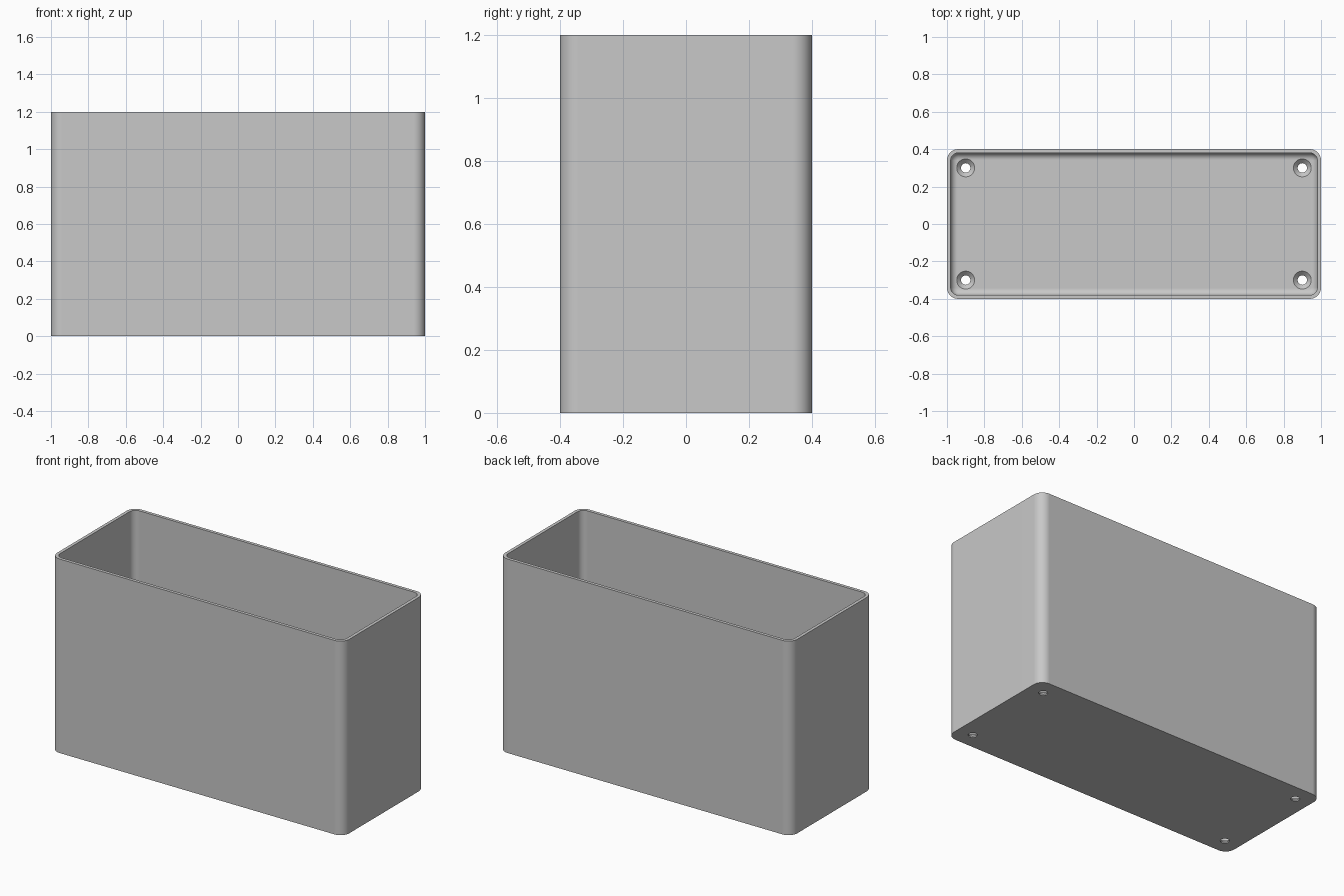
import bpy, bmesh, math

cube = bpy.data.objects.get("Cube")
if cube:
    bpy.data.objects.remove(cube, do_unlink=True)

# Overall dimensions
HALF_X, HALF_Y, HEIGHT = 1.0, 0.4, 1.2
WALL, FLOOR, CORNER, FILLET = 0.02, 0.03, 0.06, 0.036
HOLE_X, HOLE_Y, HOLE_R, SINK_R = 0.9, 0.3, 0.025, 0.048

grey = bpy.data.materials.new("plain grey")
grey.use_nodes = True
colour = (0.58, 0.58, 0.58, 1)
grey.diffuse_color = colour
grey.node_tree.nodes["Principled BSDF"].inputs["Base Color"].default_value = colour


def make_object(name, bm):
    bmesh.ops.recalc_face_normals(bm, faces=bm.faces)
    mesh = bpy.data.meshes.new(name)
    bm.to_mesh(mesh)
    bm.free()
    mesh.materials.append(grey)
    obj = bpy.data.objects.new(name, mesh)
    bpy.context.collection.objects.link(obj)
    return obj


def rounded_ring(bm, inset, z, steps=12):
    """Rounded rectangle of vertices, inset from the outer outline."""
    r = CORNER - inset
    cx, cy = HALF_X - CORNER, HALF_Y - CORNER
    ring = []
    for q, (sx, sy) in enumerate([(1, 1), (-1, 1), (-1, -1), (1, -1)]):
        for i in range(steps + 1):
            a = (q + i / steps) * math.pi / 2
            ring.append(bm.verts.new((sx * cx + r * math.cos(a),
                                      sy * cy + r * math.sin(a), z)))
    return ring


def bridge(bm, lower, upper):
    n = len(lower)
    for i in range(n):
        j = (i + 1) % n
        bm.faces.new((lower[i], lower[j], upper[j], upper[i]))


# Open box: outer wall, flat rim, inner wall, filleted floor
profile = [(0, 0), (0, HEIGHT), (WALL, HEIGHT)]
for k in range(9):
    a = k / 8 * math.pi / 2
    profile.append((WALL + FILLET * (1 - math.cos(a)),
                    FLOOR + FILLET * (1 - math.sin(a))))
bm = bmesh.new()
rings = [rounded_ring(bm, inset, z) for inset, z in profile]
for lower, upper in zip(rings, rings[1:]):
    bridge(bm, lower, upper)
bm.faces.new(rings[0])
bm.faces.new(rings[-1])
box = make_object("open_box", bm)

# Countersunk screw hole cutters, one near each corner
hole_profile = [(HOLE_R, -0.05), (HOLE_R, FLOOR - (SINK_R - HOLE_R)),
                (SINK_R, FLOOR), (SINK_R, FLOOR + 0.05)]
bm = bmesh.new()
SIDES = 32
for sx in (-1, 1):
    for sy in (-1, 1):
        circles = []
        for r, z in hole_profile:
            circles.append([bm.verts.new((
                sx * HOLE_X + r * math.cos(2 * math.pi * i / SIDES),
                sy * HOLE_Y + r * math.sin(2 * math.pi * i / SIDES), z))
                for i in range(SIDES)])
        for lower, upper in zip(circles, circles[1:]):
            bridge(bm, lower, upper)
        bm.faces.new(circles[0])
        bm.faces.new(circles[-1])
cutter = make_object("screw_hole_cutter", bm)
cutter.hide_render = True

# Cut the holes, then discard the cutter
cut = box.modifiers.new("screw holes", "BOOLEAN")
cut.operation = "DIFFERENCE"
cut.solver = "EXACT"
cut.object = cutter
bpy.ops.object.select_all(action="DESELECT")
bpy.context.view_layer.objects.active = box
box.select_set(True)
bpy.ops.object.modifier_apply(modifier=cut.name)
bpy.data.objects.remove(cutter, do_unlink=True)

# Smooth corners and fillets, with flat walls and sharp rims
bpy.ops.object.shade_smooth_by_angle(angle=math.radians(30))
weighted = box.modifiers.new("flat walls", "WEIGHTED_NORMAL")
weighted.keep_sharp = True
